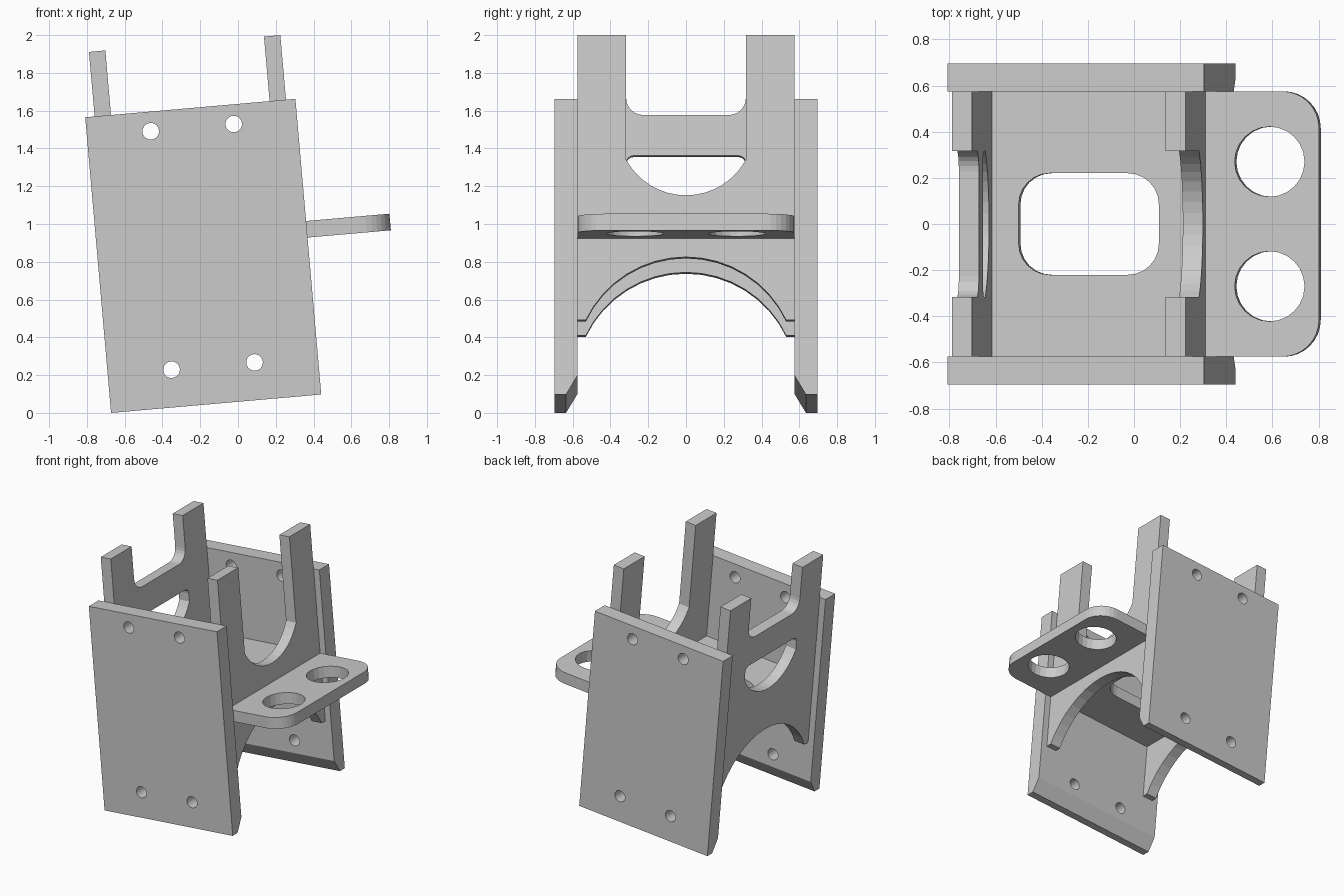
import bpy, bmesh, math
from mathutils import Matrix, Vector

if "Cube" in bpy.data.objects:
    bpy.data.objects.remove(bpy.data.objects["Cube"])

# Everything is modelled upright (u along x, w along z), then leaned back 5 degrees
TILT = Matrix.Translation((-0.672, 0, 0)) @ Matrix.Rotation(math.radians(-5), 4, 'Y')
PLATE_W, PLATE_H = 1.117, 1.571      # side plate size
INNER, OUTER = 0.575, 0.695          # side plate faces in y
WALL_T, TOP = 0.087, 1.914           # cross wall thickness, prong height


def arc(cx, cy, r, a0, a1, n):
    return [(cx + r * math.cos(math.radians(a0 + (a1 - a0) * i / n)),
             cy + r * math.sin(math.radians(a0 + (a1 - a0) * i / n))) for i in range(n + 1)]


def circle(cx, cy, r, n=24):
    return arc(cx, cy, r, 0, 360, n)[:-1]


def slab(name, loops, thick, axes, centre):
    """Extruded outline with holes; axes = local directions of profile x, y and depth."""
    cu = bpy.data.curves.new(name, 'CURVE')
    cu.dimensions, cu.fill_mode, cu.extrude = '2D', 'BOTH', thick / 2
    for pts in loops:
        s = cu.splines.new('POLY')
        s.points.add(len(pts) - 1)
        for p, (x, y) in zip(s.points, pts):
            p.co = (x, y, 0, 1)
        s.use_cyclic_u = True
    tmp = bpy.data.objects.new(name + "_outline", cu)
    bpy.context.collection.objects.link(tmp)
    dg = bpy.context.evaluated_depsgraph_get()
    me = bpy.data.meshes.new_from_object(tmp.evaluated_get(dg))
    bpy.data.objects.remove(tmp)
    me.transform(Matrix.Translation(centre) @ Matrix(axes).transposed().to_4x4())
    bm = bmesh.new()
    bm.from_mesh(me)
    bmesh.ops.remove_doubles(bm, verts=bm.verts, dist=1e-5)
    bmesh.ops.recalc_face_normals(bm, faces=bm.faces)
    for f in bm.faces:
        f.smooth = False
    bm.to_mesh(me)
    bm.free()
    me.name = name
    ob = bpy.data.objects.new(name, me)
    bpy.context.collection.objects.link(ob)
    ob.matrix_world = TILT
    return ob


SIDE = ((1, 0, 0), (0, 0, 1), (0, -1, 0))
CROSS = ((0, 1, 0), (0, 0, 1), (1, 0, 0))
FLAT = ((1, 0, 0), (0, 1, 0), (0, 0, 1))

# Side plates: four screw holes, inner bottom edge chamfered
outline = [(0, 0), (PLATE_W, 0), (PLATE_W, PLATE_H), (0, PLATE_H)]
screws = [circle(u, w, 0.044, 20) for u in (0.339, 0.78) for w in (0.2, 1.467)]
for name, s in (("front_side_plate", -1), ("back_side_plate", 1)):
    ob = slab(name, [outline] + screws, OUTER - INNER, SIDE, (0, s * (INNER + OUTER) / 2, 0))
    bm = bmesh.new()
    bm.from_mesh(ob.data)
    bmesh.ops.bisect_plane(bm, geom=bm.verts[:] + bm.edges[:] + bm.faces[:],
                           plane_co=(0, s * INNER, 0.1), plane_no=Vector((0, -s * 0.1, -0.06)),
                           clear_outer=True)
    bmesh.ops.holes_fill(bm, edges=[e for e in bm.edges if e.is_boundary])
    bmesh.ops.recalc_face_normals(bm, faces=bm.faces)
    bm.to_mesh(ob.data)
    bm.free()

# Cross walls: arched underside and two prongs
R = 0.587
a = math.degrees(math.asin(0.252 / R))
lower = [(-INNER, 0.40)] + arc(0, 0.148, R, 180 - a, a, 16) + [(INNER, 0.40)]
G, RS = 0.317, 0.36                  # half gap between prongs, scoop radius
b = math.degrees(math.acos(G / RS))
scoop = arc(0, 1.063 + RS, RS, -b, -180 + b, 16)
f = 0.09
saddle = arc(G - f, PLATE_H + f, f, 0, -90, 6) + arc(-G + f, PLATE_H + f, f, -90, -180, 6)


def wall(name, notch, holes, u):
    pts = lower + [(INNER, TOP), (G, TOP)] + notch + [(-G, TOP), (-INNER, TOP)]
    slab(name, [pts] + holes, WALL_T, CROSS, (u, 0, 0))


window = scoop + arc(-G + 0.04, 1.315, 0.04, 180, 90, 4) + arc(G - 0.04, 1.315, 0.04, 90, 0, 4)
wall("right_cross_wall", scoop, [], 1.0235)
wall("left_cross_wall", saddle, [window], 0.0935)

# Floor between the walls with a rounded opening
cu, hx, hy, r = PLATE_W / 2, 0.305, 0.22, 0.135
opening = []
for sx, sy, a0 in ((1, 1, 0), (-1, 1, 90), (-1, -1, 180), (1, -1, 270)):
    opening += arc(cu + sx * (hx - r), sy * (hy - r), r, a0, a0 + 90, 6)
floor = [(0.137, -INNER), (0.98, -INNER), (0.98, INNER), (0.137, INNER)]
slab("floor", [floor, opening], 0.088, FLAT, (0, 0, 0.878))

# Outer shelf with two round holes and rounded corners
end, r = 1.56, 0.16
shelf = ([(1.067, -INNER)] + arc(end - r, -INNER + r, r, -90, 0, 8)
         + arc(end - r, INNER - r, r, 0, 90, 8) + [(1.067, INNER)])
slab("holed_shelf", [shelf, circle(1.345, 0.27, 0.152), circle(1.345, -0.27, 0.152)],
     0.088, FLAT, (0, 0, 0.878))
